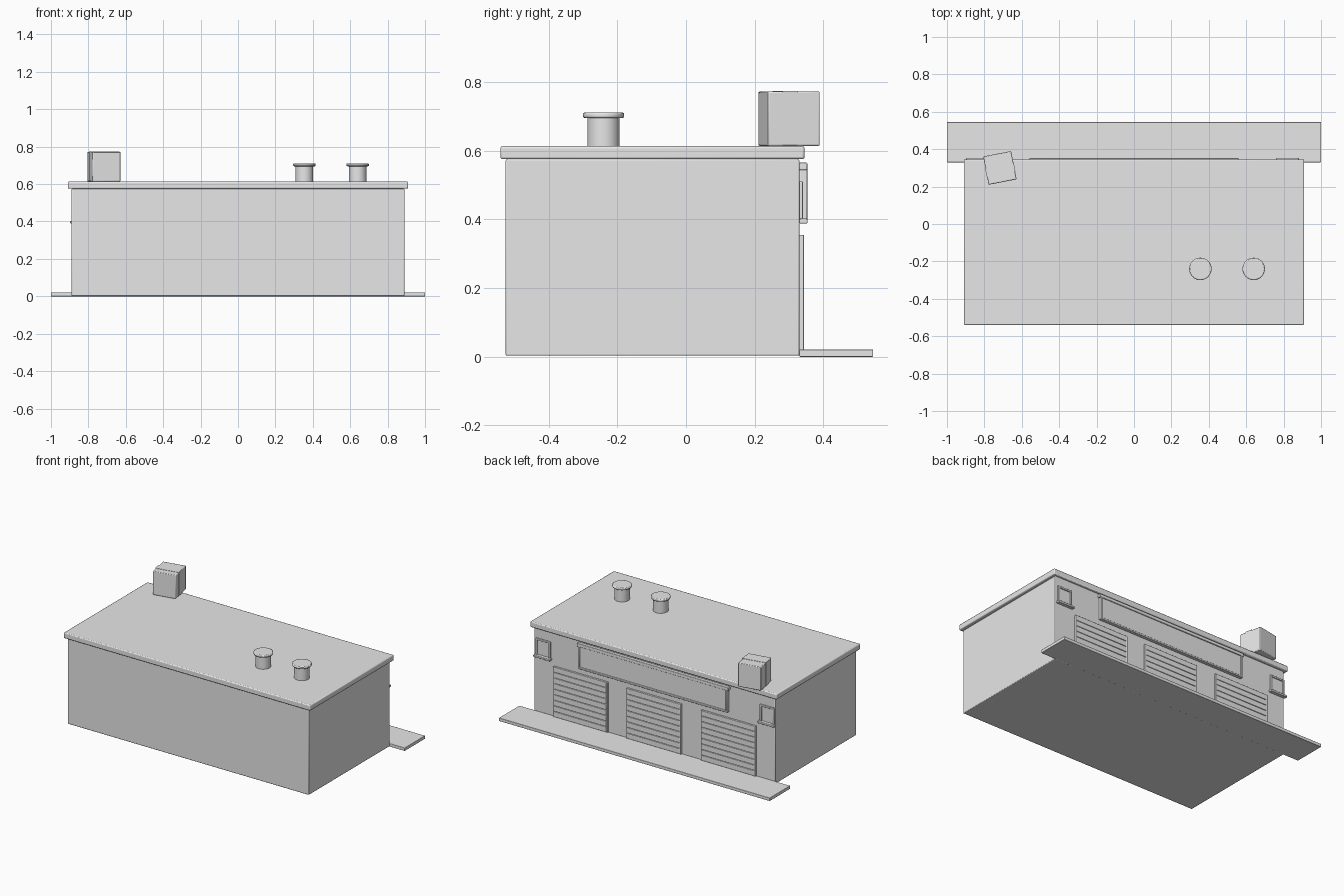
import bpy
from math import radians
from mathutils import Matrix

cube = bpy.data.objects.get("Cube")
if cube:
    bpy.data.objects.remove(cube, do_unlink=True)

# One plain colour for the whole building
grey = bpy.data.materials.new("plain_grey")
grey.use_nodes = True
grey.diffuse_color = (0.8, 0.8, 0.8, 1)
grey.node_tree.nodes["Principled BSDF"].inputs["Base Color"].default_value = (0.8, 0.8, 0.8, 1)


def finish(obj, name, bevel):
    obj.name = name
    obj.data.name = name
    obj.data.materials.append(grey)
    if bevel:
        mod = obj.modifiers.new("edge_bevel", "BEVEL")
        mod.width = bevel
        mod.segments = 2
    bpy.ops.object.shade_smooth_by_angle(angle=radians(35))
    return obj


def box(name, x, y, z, bevel=0.0):
    """Box from its (min, max) range on each axis."""
    bpy.ops.mesh.primitive_cube_add(size=1)
    obj = bpy.context.object
    size = [b - a for a, b in (x, y, z)]
    mid = [(a + b) / 2 for a, b in (x, y, z)]
    obj.data.transform(Matrix.Translation(mid) @ Matrix.Diagonal((*size, 1)))
    return finish(obj, name, bevel)


def disc(name, x, y, z0, z1, radius, bevel=0.0):
    bpy.ops.mesh.primitive_cylinder_add(vertices=32, radius=radius, depth=z1 - z0,
                                        location=(x, y, (z0 + z1) / 2))
    return finish(bpy.context.object, name, bevel)


def around(x, half):
    return (x - half, x + half)


WALL = 0.33

# Main volume, roof slab and pavement
box("building_body", (-0.89, 0.89), (-0.525, WALL), (0.003, 0.575), 0.004)
box("roof_slab", (-0.91, 0.91), (-0.54, 0.345), (0.575, 0.613), 0.006)
box("pavement", (-1, 1), (WALL, 0.545), (0, 0.021), 0.002)

# Roller shutters with horizontal slats
for label, x in (("left", 0.54), ("middle", 0), ("right", -0.55)):
    box(f"{label}_shutter_backing", around(x, 0.2), (WALL - 0.01, 0.338), (0.003, 0.355), 0.002)
    for side in (-1, 1):
        box(f"{label}_shutter_rail", around(x + side * 0.196, 0.005), (WALL, 0.343),
            (0.003, 0.355), 0.001)
    slats = 9
    pitch = (0.355 - 0.02) / slats
    for i in range(slats):
        z = 0.02 + i * pitch
        box(f"{label}_shutter_slat", around(x, 0.192), (WALL, 0.343),
            (z + 0.002, z + pitch), 0.002)

# Long sign board with a top rail and raised border
box("sign_board", (-0.55, 0.55), (WALL - 0.01, 0.347), (0.4, 0.55), 0.003)
box("sign_top_rail", (-0.56, 0.56), (WALL, 0.353), (0.543, 0.565), 0.003)
box("sign_bottom_border", (-0.55, 0.55), (WALL, 0.353), (0.395, 0.408), 0.003)
for side in (-1, 1):
    box("sign_end_border", around(side * 0.545, 0.006), (WALL, 0.353), (0.395, 0.55), 0.003)

# Small windows near both corners
for label, x in (("left", 0.82), ("right", -0.835)):
    box(f"{label}_window_pane", around(x, 0.045), (WALL - 0.01, 0.333), (0.4, 0.5))
    for side in (-1, 1):
        box(f"{label}_window_jamb", around(x + side * 0.048, 0.006), (WALL, 0.34),
            (0.4, 0.51), 0.002)
    box(f"{label}_window_head", around(x, 0.054), (WALL, 0.34), (0.498, 0.51), 0.002)
    box(f"{label}_window_sill", around(x, 0.062), (WALL, 0.354), (0.388, 0.402), 0.003)

# Roof vents
for label, x in (("left", 0.64), ("right", 0.355)):
    disc(f"{label}_vent_pipe", x, -0.24, 0.605, 0.697, 0.047)
    disc(f"{label}_vent_cap", x, -0.24, 0.695, 0.711, 0.06, 0.005)

# Turned crate on the roof, with a thin band over the top and down two sides
crate = [
    box("roof_crate", around(0, 0.076), around(0, 0.077), (0.614, 0.772), 0.004),
    box("crate_band_top", around(0, 0.078), around(-0.012, 0.022), (0.77, 0.774)),
]
for side in (-1, 1):
    crate.append(box("crate_band_side", around(side * 0.076, 0.002), around(-0.012, 0.022),
                     (0.616, 0.774)))
for part in crate:
    part.location = (-0.717, 0.3, 0)
    part.rotation_euler.z = radians(11)
